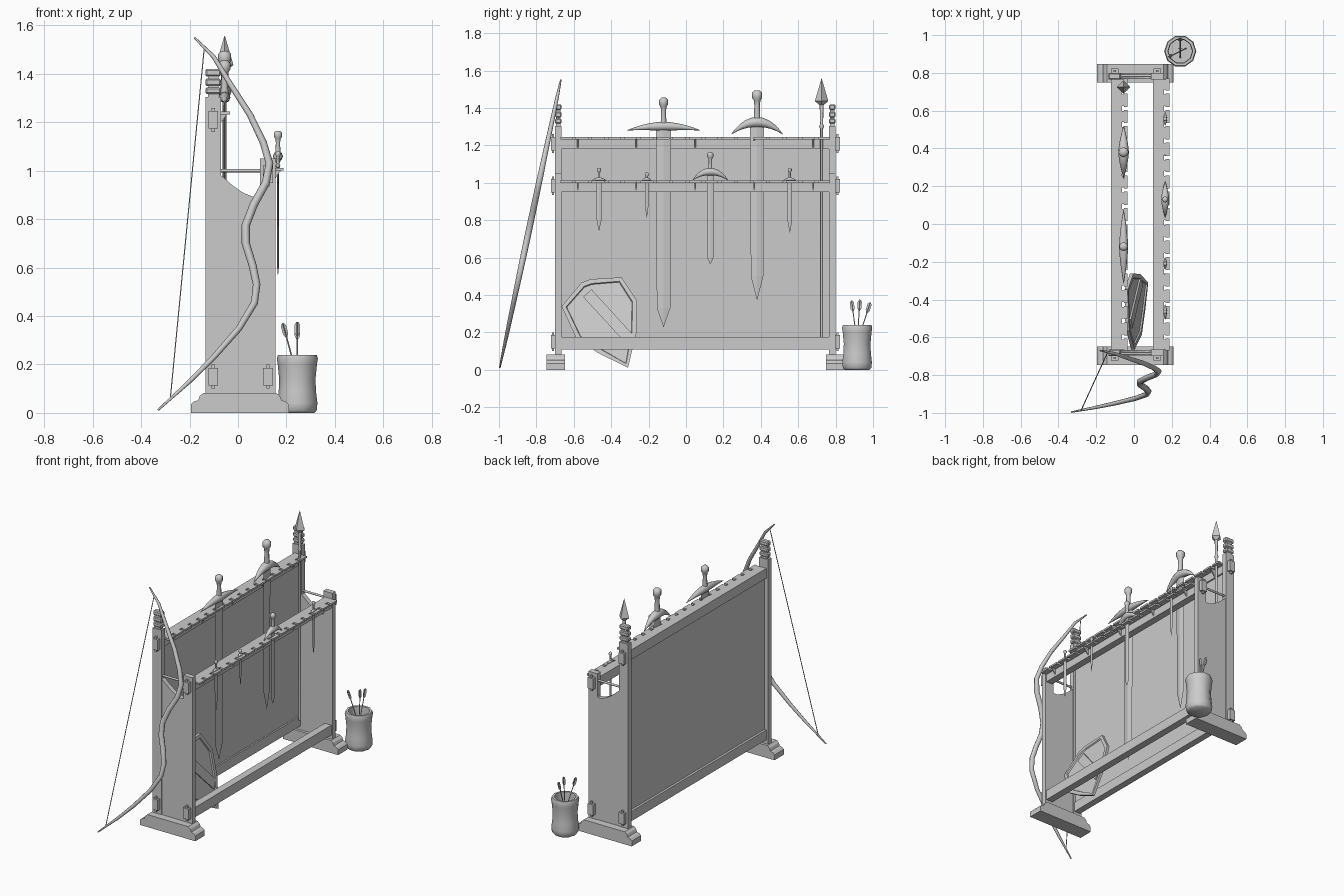
import bpy, bmesh, math
from mathutils import Vector

if "Cube" in bpy.data.objects:
    bpy.data.objects.remove(bpy.data.objects["Cube"])

grey = bpy.data.materials.new("plain grey")
grey.use_nodes = True
grey.diffuse_color = (0.6, 0.6, 0.6, 1)
grey.node_tree.nodes["Principled BSDF"].inputs["Base Color"].default_value = (0.6, 0.6, 0.6, 1)


def finish(name, bm, smooth=False, bevel=0):
    bmesh.ops.recalc_face_normals(bm, faces=bm.faces)
    mesh = bpy.data.meshes.new(name)
    bm.to_mesh(mesh)
    bm.free()
    mesh.materials.append(grey)
    ob = bpy.data.objects.new(name, mesh)
    bpy.context.collection.objects.link(ob)
    if bevel:
        mod = ob.modifiers.new("Bevel", "BEVEL")
        mod.width = bevel
    if smooth:
        bpy.ops.object.select_all(action="DESELECT")
        ob.select_set(True)
        bpy.context.view_layer.objects.active = ob
        bpy.ops.object.shade_smooth_by_angle(angle=math.radians(50))
    return ob


def add_box(bm, x, y, z):
    """Add a box given its (low, high) range on each axis."""
    vs = bmesh.ops.create_cube(bm, size=1)["verts"]
    for v in vs:
        v.co = [r[0] + (c + 0.5) * (r[1] - r[0]) for c, r in zip(v.co, (x, y, z))]


def box(name, x, y, z, bevel=0):
    bm = bmesh.new()
    add_box(bm, x, y, z)
    return finish(name, bm, bevel=bevel)


def prism(name, outline, y0, y1):
    """Extrude an x-z outline along y."""
    bm = bmesh.new()
    face = bm.faces.new([bm.verts.new((x, y0, z)) for x, z in outline])
    new = bmesh.ops.extrude_face_region(bm, geom=[face])["geom"]
    bmesh.ops.translate(bm, vec=(0, y1 - y0, 0), verts=[v for v in new if isinstance(v, bmesh.types.BMVert)])
    return finish(name, bm)


def tube(name, pts, radii, sides=8, ref=(1, 0, 0), flat=1, axis=None, smooth=True):
    """Skin rings of varying radius along a path; flat squashes along ref."""
    pts = [Vector(p) for p in pts]
    bm = bmesh.new()
    rings = []
    for i, (p, r) in enumerate(zip(pts, radii)):
        d = Vector(axis) if axis else pts[min(i + 1, len(pts) - 1)] - pts[max(i - 1, 0)]
        v = d.cross(Vector(ref)).normalized()
        u = v.cross(d).normalized()
        angles = [2 * math.pi * k / sides for k in range(sides)]
        rings.append([bm.verts.new(p + u * r * flat * math.cos(a) + v * r * math.sin(a)) for a in angles])
    for a, b in zip(rings, rings[1:]):
        for k in range(sides):
            j = (k + 1) % sides
            bm.faces.new((a[k], a[j], b[j], b[k]))
    bm.faces.new(rings[0])
    bm.faces.new(rings[-1])
    return finish(name, bm, smooth)


def lathe(name, x, y, profile, sides=8, smooth=True):
    """Turn a (radius, height) profile about a vertical axis."""
    return tube(name, [(x, y, z) for r, z in profile], [r for r, z in profile],
                sides, axis=(0, 0, 1), smooth=smooth)


# Frame ends: foot, posts, side panel, cross rod, finial and wedged tenons
MID = 0.05
half_foot = [(0.2025, 0), (0.2025, 0.035), (0.19, 0.047), (0.172, 0.052), (0.165, 0.07), (0.15, 0.083)]
foot = [(0.0075 + x, z) for x, z in half_foot] + [(0.0075 - x, z) for x, z in reversed(half_foot)]
panel = [(-0.075, 0.08), (0.1, 0.08), (0.1, 0.91), (0.085, 0.892), (0.06, 0.893),
         (0.02, 0.91), (-0.02, 0.937), (-0.055, 0.968), (-0.075, 0.985)]
for side, label in ((-1, "front"), (1, "rear")):
    def span(a, b):
        return sorted((MID + side * a, MID + side * b))
    prism(label + "_foot", foot, *span(0.698, 0.796))
    prism(label + "_side_panel", panel, *span(0.717, 0.747))
    box(label + "_tall_post", (-0.135, -0.07), span(0.715, 0.75), (0.08, 1.305))
    box(label + "_short_post", (0.09, 0.155), span(0.715, 0.75), (0.08, 1.05))
    box(label + "_finial_neck", (-0.124, -0.081), span(0.72, 0.745), (1.3, 1.4))
    for low, high in ((1.316, 1.344), (1.35, 1.38), (1.39, 1.42)):
        box(label + "_finial_tier", (-0.135, -0.07), span(0.715, 0.75), (low, high), 0.006)
    y = MID + side * 0.735
    tube(label + "_cross_rod", [(-0.08, y, 1.0), (0.1, y, 1.0)], [0.007] * 2, ref=(0, 0, 1))
    for x, z in ((-0.102, 1.21), (-0.102, 0.15), (0.124, 0.15), (0.124, 0.985)):
        box(label + "_tenon", (x - 0.02, x + 0.02), span(0.75, 0.773), (z - 0.036, z + 0.036))
        box(label + "_wedge", (x - 0.007, x + 0.007), span(0.755, 0.766), (z - 0.05, z + 0.05))

# Back board and rails
inside = (MID - 0.72, MID + 0.72)
box("back_board", (-0.108, -0.088), inside, (0.12, 1.22))
for label, x, z in (("back_top_rail", (-0.123, -0.078), (1.18, 1.235)),
                    ("back_bottom_rail", (-0.123, -0.078), (0.11, 0.175)),
                    ("front_top_rail", (0.1, 0.148), (0.95, 1.0)),
                    ("front_bottom_rail", (0.1, 0.148), (0.11, 0.175))):
    box(label, x, inside, z)

# Slotted hanging shelves: a strip with teeth between narrow-mouthed slots
PITCH, COUNT = 0.0865, 16
for label, x0, x1, z in (("back_shelf", -0.123, -0.034, 1.233), ("front_shelf", 0.1, 0.188, 1.0)):
    bm = bmesh.new()
    zs = (z, z + 0.012)
    add_box(bm, (x0, x1 - 0.03), (MID - 0.715, MID + 0.715), zs)
    for i in range(COUNT + 1):
        y = MID + (i - COUNT / 2) * PITCH
        low, high = max(y - 0.035, inside[0]), min(y + 0.035, inside[1])
        add_box(bm, (x1 - 0.03, x1 - 0.02), (low + 0.005, high - 0.005), zs)
        add_box(bm, (x1 - 0.02, x1), (low, high), zs)
    finish(label, bm)
    for i in range(5):
        y = MID + (i - 2) * 0.315
        bracket = [(x0 + 0.04, z), (x1 - 0.012, z), (x0 + 0.045, z - 0.045)]
        prism(label + "_bracket", bracket, y - 0.004, y + 0.004)


# Swords and daggers
def sword(name, x, y, top, guard_z, drop, reach, thick, width, shoulder, tip, grip):
    tube(name + "_blade", [(x, y, guard_z), (x, y, shoulder), (x, y, tip)],
         [width, width * 0.9, 0.001], 4, flat=0.2, smooth=False)
    steps = [i / 5 for i in range(-5, 6)]
    tube(name + "_guard", [(x, y + t * reach, guard_z - drop * t * t) for t in steps],
         [thick * (1 - abs(t) ** 1.5) + 0.001 for t in steps], 8)
    p = grip * 1.5
    lathe(name + "_hilt", x, y, [(grip, guard_z), (grip * 0.8, top - 3 * p), (grip, top - 2 * p),
                                 (p, top - 1.5 * p), (p, top - 0.5 * p), (p * 0.5, top)])


sword("broad_sword", -0.055, -0.12, 1.455, 1.303, 0.022, 0.195, 0.023, 0.04, 0.33, 0.23, 0.016)
sword("long_sword", -0.055, 0.38, 1.495, 1.325, 0.065, 0.138, 0.027, 0.037, 0.5, 0.375, 0.018)
sword("short_sword", 0.165, 0.13, 1.165, 1.06, 0.045, 0.095, 0.02, 0.019, 0.6, 0.565, 0.011)
for name, y, top, tip, w in (("left_dagger", -0.465, 1.08, 0.745, 0.015), ("small_dagger", -0.21, 1.055, 0.815, 0.01),
                             ("right_dagger", 0.555, 1.08, 0.735, 0.013)):
    sword(name, 0.165, y, top, 1.02, 0.008, w * 2.6, 0.009, w, tip + 0.06, tip, 0.007)

# Spear
lathe("spear_shaft", -0.055, 0.725, [(0.008, 0.17), (0.008, 1.29), (0.014, 1.3), (0.008, 1.315), (0.011, 1.435)])
lathe("spear_head", -0.055, 0.725, [(0.01, 1.415), (0.036, 1.437), (0.001, 1.557)], 4, False)


# Leaning shield with a raised rim and a diagonal band
def lean(y, z, lift=0):
    return (0.078 - 0.22 * z + lift, y, z)


rim = [(-0.665, 0.34), (-0.56, 0.465), (-0.51, 0.485), (-0.345, 0.495), (-0.262, 0.37),
       (-0.265, 0.2), (-0.31, 0.012), (-0.46, 0.085), (-0.585, 0.165)]
band = [(-0.55, 0.39), (-0.505, 0.43), (-0.285, 0.19), (-0.32, 0.14)]
for name, outline, depth, lift in (("shield", rim, 0.018, 0), ("shield_band", band, 0.01, 0.001)):
    bm = bmesh.new()
    face = bm.faces.new([bm.verts.new(lean(y, z, lift - depth)) for y, z in outline])
    new = bmesh.ops.extrude_face_region(bm, geom=[face])["geom"]
    bmesh.ops.translate(bm, vec=(depth, 0, 0), verts=[g for g in new if isinstance(g, bmesh.types.BMVert)])
    bmesh.ops.recalc_face_normals(bm, faces=bm.faces)
    if name == "shield":
        front = [g for g in new if isinstance(g, bmesh.types.BMFace)]
        bmesh.ops.inset_region(bm, faces=front, thickness=0.024)
        bmesh.ops.inset_region(bm, faces=front, thickness=0.004, depth=-0.008)
    finish(name, bm)

# Leaning bow and its string
limb = [(-0.18, 1.55), (-0.1, 1.47), (-0.03, 1.355), (0.05, 1.23), (0.105, 1.115), (0.13, 1.03),
        (0.115, 0.95), (0.065, 0.86), (0.032, 0.775), (0.032, 0.7), (0.06, 0.61), (0.077, 0.53),
        (0.068, 0.455), (0.005, 0.35), (-0.1, 0.23), (-0.2, 0.13), (-0.33, 0.012)]


def tilt(x, z):
    return (x, -0.998 + 0.212 * z, z)


count = len(limb) - 1
tube("bow", [tilt(*p) for p in limb], [0.004 + 0.013 * math.sin(math.pi * i / count) ** 0.6 for i in range(count + 1)],
     ref=(0, 1, 0))
tube("bow_string", [tilt(-0.14, 1.5), tilt(-0.28, 0.055)], [0.0025] * 2, 6, ref=(0, 1, 0))

# Quiver standing behind the rack, with arrows
QX, QY = 0.245, 0.915
lathe("quiver", QX, QY, [(0.07, 0), (0.08, 0.01), (0.083, 0.04), (0.077, 0.09), (0.075, 0.14), (0.081, 0.2),
                         (0.085, 0.225), (0.08, 0.24), (0.066, 0.24), (0.063, 0.2), (0.063, 0.03)], 10)
for dx, dy, top in ((-0.06, -0.03, 0.37), (0.0, 0.015, 0.375), (0.0, 0.07, 0.36)):
    base = Vector((QX - dx * 0.5, QY - dy * 0.5, 0.035))
    end = Vector((QX + dx, QY + dy, top))
    tube("arrow_shaft", [base, end], [0.003] * 2, 6)
    for ref in ((1, 0, 0), (0, 1, 0)):
        tube("arrow_fletching", [base.lerp(end, t) for t in (0.82, 0.87, 0.97, 1)],
             [0.002, 0.011, 0.011, 0.004], 4, ref=ref, flat=0.12, smooth=False)
